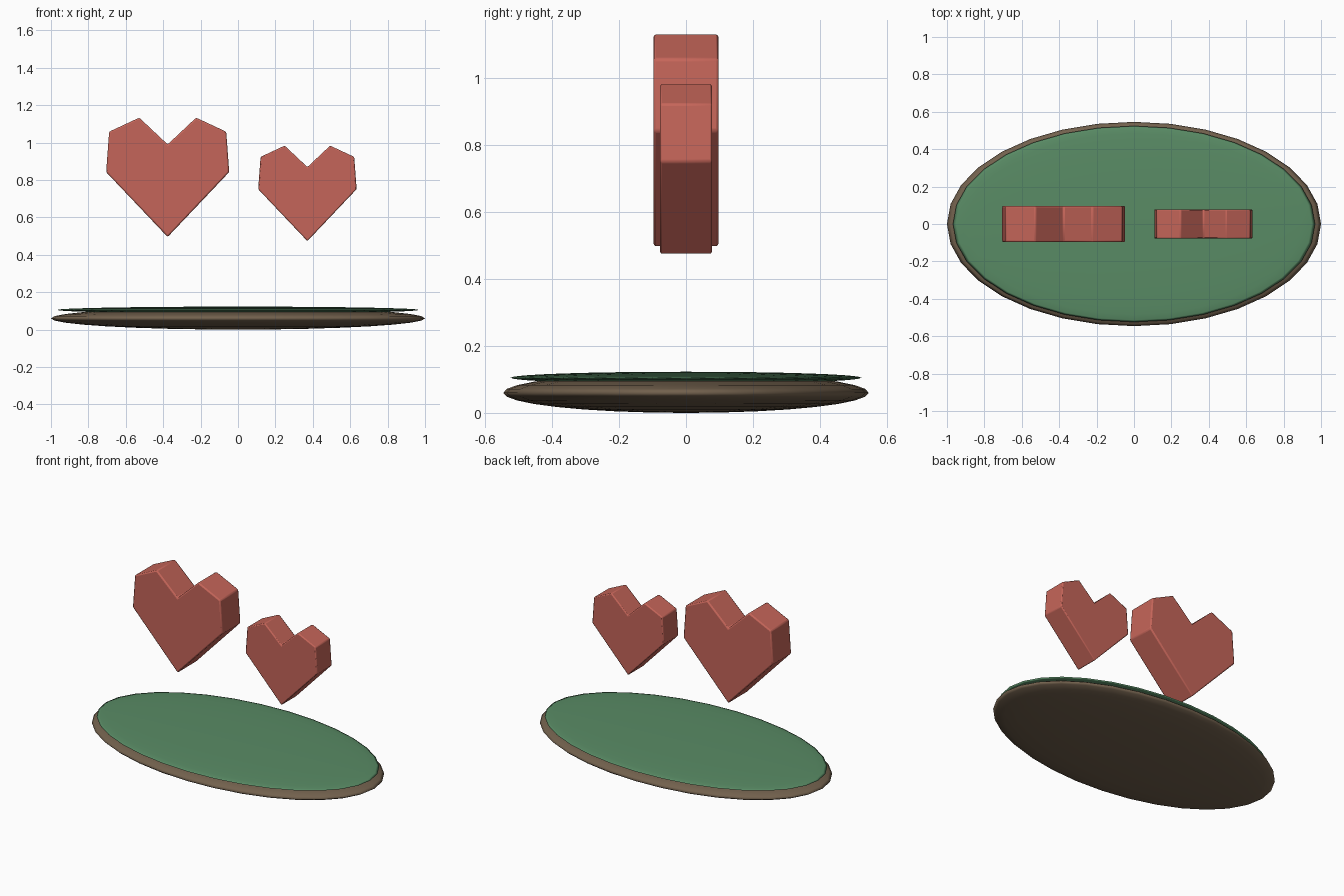
import bpy, bmesh, math

if "Cube" in bpy.data.objects:
    bpy.data.objects.remove(bpy.data.objects["Cube"])


def material(name, rgb):
    m = bpy.data.materials.new(name)
    m.diffuse_color = (*rgb, 1)
    m.use_nodes = True
    m.node_tree.nodes["Principled BSDF"].inputs["Base Color"].default_value = m.diffuse_color
    return m


red = material("heart_red", (0.56, 0.13, 0.10))
green = material("moss_green", (0.10, 0.26, 0.13))
brown = material("earth_brown", (0.17, 0.12, 0.075))


# Flattened ellipsoid layers of the base
def disc(name, z, radii, mat):
    bpy.ops.mesh.primitive_uv_sphere_add(segments=32, ring_count=16, location=(0, 0, z))
    ob = bpy.context.object
    ob.name = name
    ob.scale = radii
    bpy.ops.object.transform_apply(location=False, rotation=False, scale=True)
    bpy.ops.object.shade_smooth()
    ob.data.materials.append(mat)


disc("base_earth", 0.06, (1.0, 0.546, 0.06), brown)
disc("base_grass", 0.105, (0.968, 0.524, 0.018), green)

# Half outline of the heart, from tip to notch (x offset, height above tip)
HALF = [(0, 0), (0.329, 0.347), (0.313, 0.563), (0.152, 0.638), (0, 0.495)]
OUTLINE = HALF + [(-x, z) for x, z in HALF[3:0:-1]]


# Extruded, lightly bevelled heart
def heart(name, x, z, size, depth=0.195):
    bm = bmesh.new()
    d = depth * size
    face = bm.faces.new([bm.verts.new((px * size, -d / 2, pz * size)) for px, pz in OUTLINE])
    ext = bmesh.ops.extrude_face_region(bm, geom=[face])
    verts = [v for v in ext["geom"] if isinstance(v, bmesh.types.BMVert)]
    bmesh.ops.translate(bm, verts=verts, vec=(0, d, 0))
    bmesh.ops.recalc_face_normals(bm, faces=bm.faces)
    me = bpy.data.meshes.new(name)
    bm.to_mesh(me)
    bm.free()
    ob = bpy.data.objects.new(name, me)
    bpy.context.collection.objects.link(ob)
    ob.location = (x, 0, z)
    me.materials.append(red)
    bev = ob.modifiers.new("soft_edges", "BEVEL")
    bev.width = 0.008 * size
    bev.segments = 2
    bpy.ops.object.select_all(action='DESELECT')
    ob.select_set(True)
    bpy.context.view_layer.objects.active = ob
    bpy.ops.object.shade_smooth_by_angle(angle=math.radians(35))


heart("large_heart", -0.376, 0.495, 1.0)
heart("small_heart", 0.371, 0.473, 0.8)
